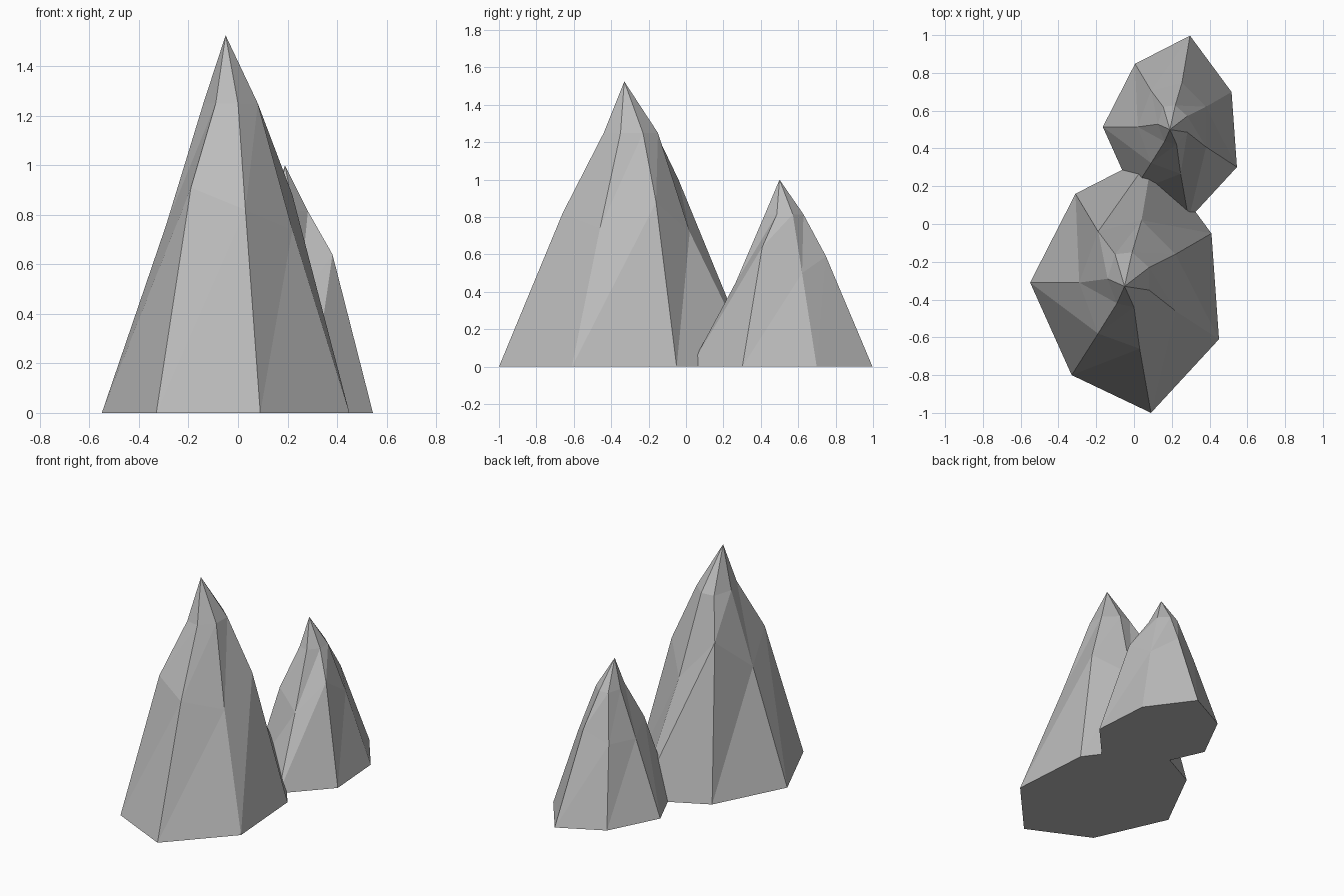
import bpy
import bmesh
from mathutils import Vector

default = bpy.data.objects.get("Cube")
if default:
    bpy.data.objects.remove(default, do_unlink=True)

# Single stone colour
stone = bpy.data.materials.new("stone_grey")
stone.use_nodes = True
stone.diffuse_color = (0.5, 0.5, 0.5, 1)
stone.node_tree.nodes["Principled BSDF"].inputs["Base Color"].default_value = stone.diffuse_color

# Seven-sided outlines around the summit axis, counter-clockwise from the -x side
BASE = [(-.5, .02), (-.28, -.47), (.14, -.67), (.5, -.28), (.46, .28), (.15, .7), (-.26, .49)]
MIDDLE = [(-.24, .02), (-.14, -.25), (.08, -.33), (.27, -.13), (.27, .17), (.09, .35), (-.14, .29)]
SHOULDER = [(-.09, .04), (-.04, -.09), (.05, -.11), (.13, -.02), (.13, .1), (.04, .18), (-.05, .17)]


def make_peak(name, location, width, height, shoulder_height, middle_heights):
    """Faceted rock spire: base, uneven middle ring, shoulder ring and summit."""
    bm = bmesh.new()
    count = len(BASE)

    def ring(outline, heights):
        return [bm.verts.new(Vector((x * width, y * width, z)))
                for (x, y), z in zip(outline, heights)]

    rings = [ring(BASE, [0] * count),
             ring(MIDDLE, middle_heights),
             ring(SHOULDER, [shoulder_height] * count)]
    summit = bm.verts.new((0, 0, height))

    # Flat underside
    bm.faces.new(list(reversed(rings[0])))
    for i in range(count):
        j = (i + 1) % count
        # Sloping sides, each panel split along the same diagonal
        for lower, upper in zip(rings, rings[1:]):
            bm.faces.new((lower[i], lower[j], upper[j]))
            bm.faces.new((lower[i], upper[j], upper[i]))
        # Pointed tip
        bm.faces.new((rings[-1][i], rings[-1][j], summit))

    bmesh.ops.recalc_face_normals(bm, faces=bm.faces)
    mesh = bpy.data.meshes.new(name)
    bm.to_mesh(mesh)
    bm.free()
    mesh.materials.append(stone)
    peak = bpy.data.objects.new(name, mesh)
    peak.location = location
    bpy.context.collection.objects.link(peak)
    return peak


# Tall spire in front, shorter one behind
make_peak("tall_rock_spire", (-.05, -.33, 0), 1, 1.525, 1.25,
          [.76, .91, .82, .74, .88, .72, 1])
make_peak("short_rock_spire", (.19, .5, 0), .71, 1, .815,
          [.5, .56, .45, .64, .5, .59, .51])
